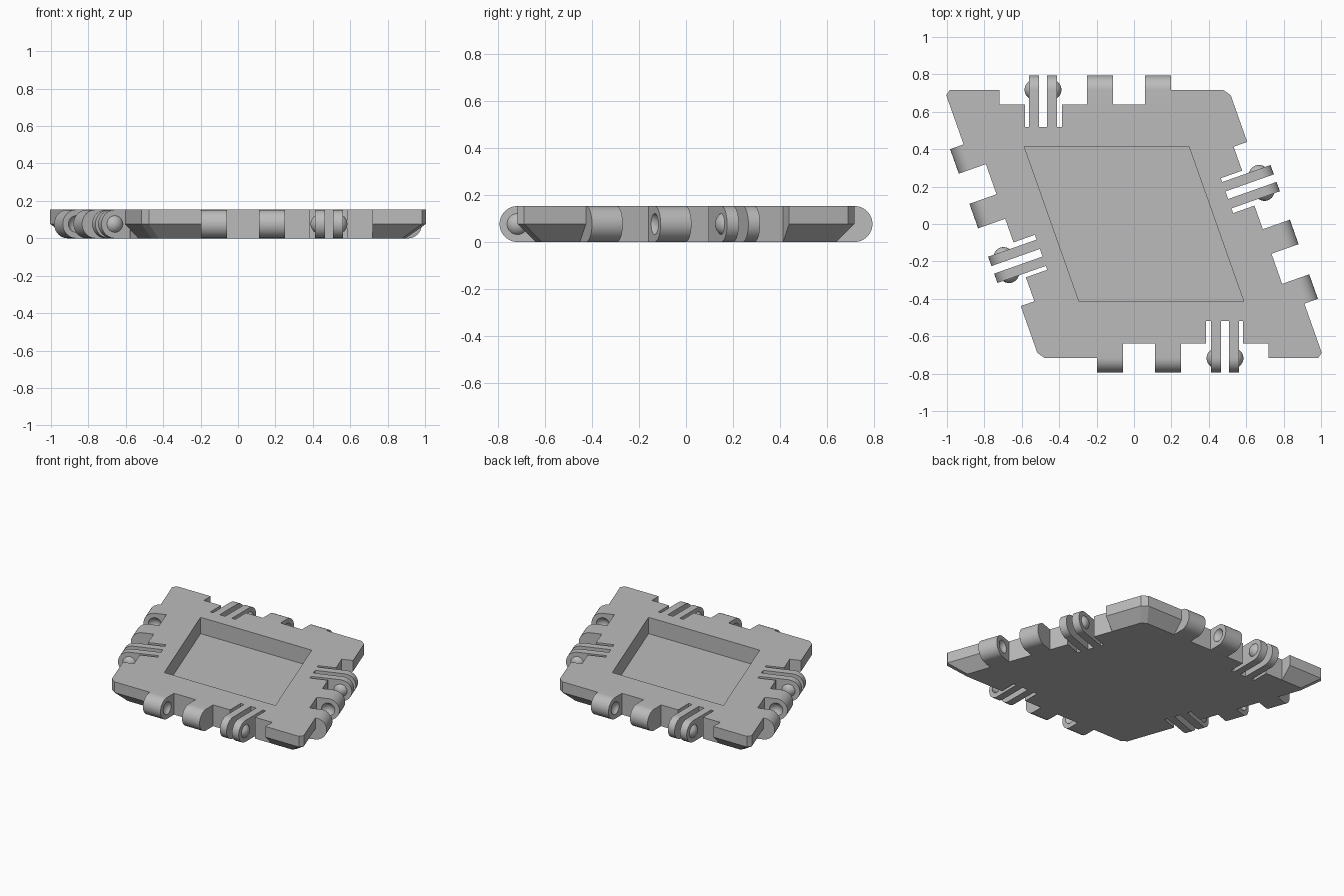
import bpy, bmesh, math
from mathutils import Matrix, Vector

if "Cube" in bpy.data.objects:
    bpy.data.objects.remove(bpy.data.objects["Cube"])

# Main sizes: a rhombic panel with hinge parts on each side
EDGE, RECESS, SLOT, POCKET = 0.717, 0.64, 0.519, 0.415   # distances from centre
HEIGHT, RADIUS, FLOOR = 0.153, 0.0765, 0.036
ANGLE = math.acos(1 / 3)
LENGTH = 2 * EDGE / math.sin(ANGLE)
KNUCKLES = [(0.763, 0.902), (1.073, 1.212)]
FINGERS = [(0.453, 0.506), (0.549, 0.602)]
SLOTS = [(0.431, 0.453), (0.506, 0.549), (0.602, 0.629)]
TABS_END = (0.295, 1.212)
DOME_R, DOME_H = 0.054, 0.024

grey = bpy.data.materials.new("plain grey")
grey.use_nodes = True
colour = (0.5, 0.5, 0.5, 1)
grey.diffuse_color = colour
grey.node_tree.nodes["Principled BSDF"].inputs["Base Color"].default_value = colour


def make(name, bm, smooth=False):
    bmesh.ops.recalc_face_normals(bm, faces=bm.faces)
    mesh = bpy.data.meshes.new(name)
    bm.to_mesh(mesh)
    bm.free()
    mesh.materials.append(grey)
    obj = bpy.data.objects.new(name, mesh)
    bpy.context.collection.objects.link(obj)
    if smooth:
        shade(obj)
    return obj


def shade(obj):
    bpy.ops.object.select_all(action="DESELECT")
    obj.select_set(True)
    bpy.context.view_layer.objects.active = obj
    bpy.ops.object.shade_smooth_by_angle(angle=math.radians(30))


def subtract(obj, cutter):
    mod = obj.modifiers.new("cut", "BOOLEAN")
    mod.operation, mod.solver, mod.object = "DIFFERENCE", "EXACT", cutter
    bpy.context.view_layer.objects.active = obj
    bpy.ops.object.modifier_apply(modifier=mod.name)
    bpy.data.objects.remove(cutter)


def loft(bm, rings):
    rows = [[bm.verts.new(p) for p in ring] for ring in rings]
    bm.faces.new(rows[0])
    bm.faces.new(rows[-1])
    n = len(rows[0])
    for low, high in zip(rows, rows[1:]):
        for i in range(n):
            j = (i + 1) % n
            bm.faces.new((low[i], low[j], high[j], high[i]))


def rhombus(inset, z, chamfer=0.0):
    """Rhombus outline at a distance from centre, with optional cut corners."""
    half, shift = inset / math.sin(ANGLE), inset / math.tan(ANGLE)
    corners = [Vector((x - s * shift, s * inset, z))
               for s, x in ((1, -half), (1, half), (-1, half), (-1, -half))]
    if not chamfer:
        return corners
    ring = []
    for i, c in enumerate(corners):
        for other in (corners[i - 1], corners[(i + 1) % 4]):
            ring.append(c + (other - c).normalized() * chamfer)
    return ring


def box(bm, t0, t1, d0, d1, matrix):
    loft(bm, [[matrix @ Vector((t, d, z)) for t, d in
               ((t0, d0), (t1, d0), (t1, d1), (t0, d1))] for z in (-0.1, 0.3)])


def side_matrix(i):
    """Local frame of a side: x along it, y outward from the centre, z up."""
    corners = rhombus(EDGE, 0)
    along = (corners[(i + 1) % 4] - corners[i]).normalized()
    out = Vector((-along.y, along.x, 0))
    matrix = Matrix((along, out, (0, 0, 1))).transposed().to_4x4()
    matrix.translation = corners[i] - out * EDGE
    return matrix


def hinge_block(t0, t1):
    """Block with a round outer end, reaching back to the panel."""
    bm = bmesh.new()
    profile = [(RECESS, 0)]
    for k in range(25):
        a = -math.pi / 2 + math.pi * k / 24
        profile.append((EDGE + RADIUS * math.cos(a), RADIUS + RADIUS * math.sin(a)))
    profile.append((RECESS, HEIGHT))
    loft(bm, [[(t, d, z) for d, z in profile] for t in (t0, t1)])
    return bm


def ball(t, direction):
    """Ball bulging out from the plane at t, toward the given direction."""
    bm = bmesh.new()
    bmesh.ops.create_uvsphere(bm, u_segments=32, v_segments=20, radius=DOME_R)
    centre = Vector((t - direction * (DOME_R - DOME_H), EDGE, RADIUS))
    bmesh.ops.transform(bm, verts=bm.verts, matrix=Matrix.Translation(centre)
                        @ Matrix.Rotation(math.pi / 2, 4, "Y"))
    return bm


sides = [(name, side_matrix(i)) for i, name in
         enumerate(("back", "left", "front", "right"))]

# Panel with sloped lower edges
bm = bmesh.new()
loft(bm, [rhombus(RECESS, 0, 0.027), rhombus(EDGE, RADIUS, 0.03),
          rhombus(EDGE, HEIGHT, 0.03)])
panel = make("panel", bm)

# Pocket in the top
bm = bmesh.new()
loft(bm, [rhombus(POCKET, FLOOR), rhombus(POCKET, 0.3)])
subtract(panel, make("pocket_cutter", bm))

# Recesses between the corner tabs, then finger slots
for name, matrix in sides:
    bm = bmesh.new()
    box(bm, *TABS_END, RECESS, 0.9, matrix)
    subtract(panel, make("recess_cutter", bm))
    bm = bmesh.new()
    for t0, t1 in SLOTS:
        box(bm, t0, t1, SLOT, 0.9, matrix)
    subtract(panel, make("slot_cutter", bm))

# Hinge parts on every side
for name, matrix in sides:
    # Knuckles with dimples facing the gap between them
    for k, (t0, t1) in enumerate(KNUCKLES):
        knuckle = make(f"{name}_knuckle_{k + 1}", hinge_block(t0, t1))
        subtract(knuckle, make("dimple_cutter", ball((t1, t0)[k], (-1, 1)[k])))
        knuckle.data.transform(matrix)
        shade(knuckle)
    # Flexible fingers with domes on their outer faces
    for k, (t0, t1) in enumerate(FINGERS):
        finger = make(f"{name}_finger_{k + 1}", hinge_block(t0, t1), True)
        finger.data.transform(matrix)
        t, direction = (t0, t1)[k], (-1, 1)[k]
        bm = ball(t, direction)
        bmesh.ops.bisect_plane(bm, geom=bm.verts[:] + bm.edges[:] + bm.faces[:],
                               plane_co=(t, 0, 0), plane_no=(direction, 0, 0),
                               clear_inner=True)
        rim = [e for e in bm.edges if e.is_boundary]
        bmesh.ops.holes_fill(bm, edges=rim)
        dome = make(f"{name}_dome_{k + 1}", bm, True)
        dome.data.transform(matrix)
